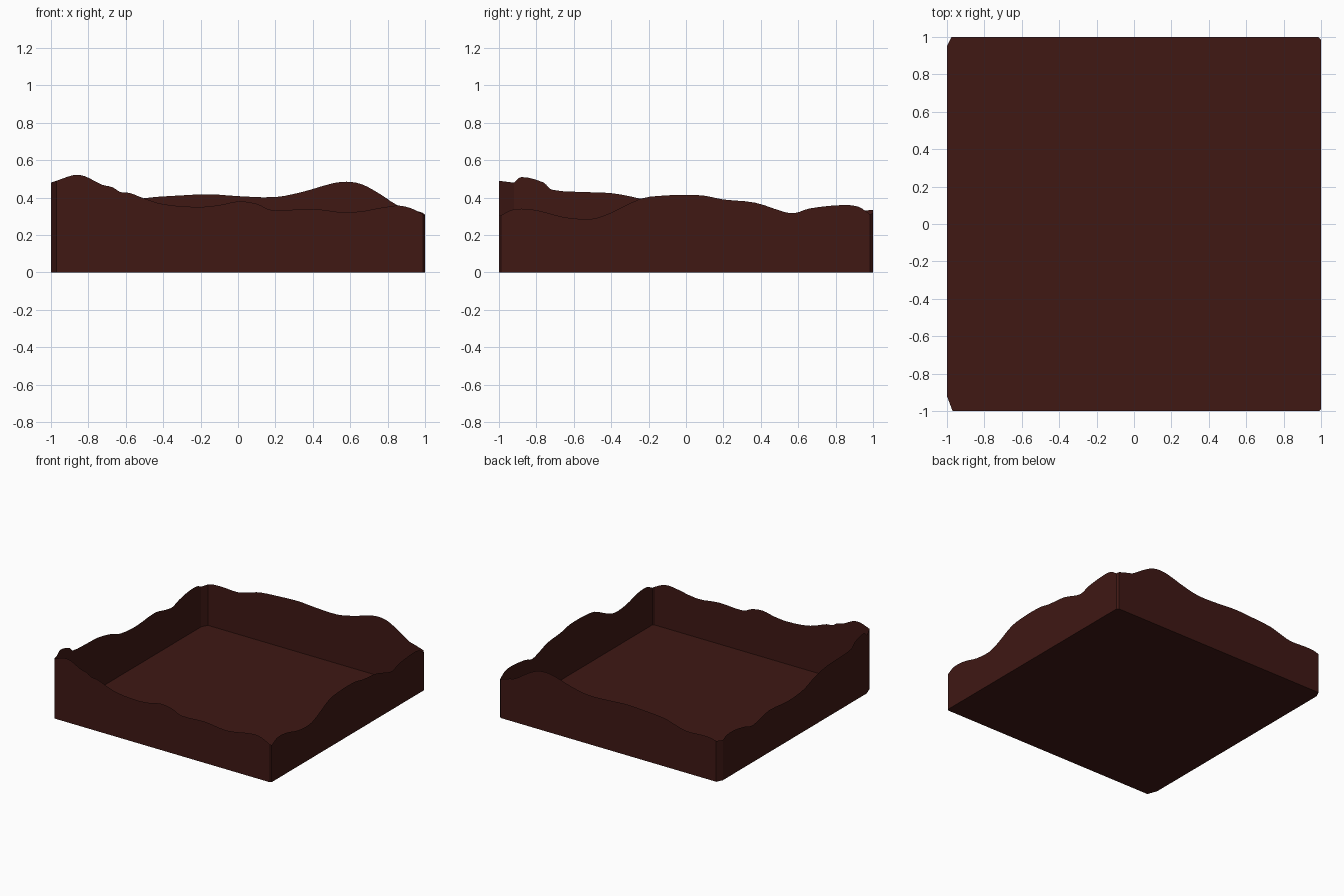
import bpy, bmesh

if "Cube" in bpy.data.objects:
    bpy.data.objects.remove(bpy.data.objects["Cube"])

mat = bpy.data.materials.new("dark_red_brown")
mat.diffuse_color = (0.05, 0.0091, 0.007, 1)
mat.use_nodes = True
mat.node_tree.nodes["Principled BSDF"].inputs["Base Color"].default_value = mat.diffuse_color

# Rim profiles: (position along wall, height)
FRONT = [(-.97, .49), (-.88, .52), (-.82, .515), (-.73, .47), (-.67, .455), (-.63, .43), (-.58, .425),
         (-.5, .395), (-.4, .365), (-.22, .35), (-.1, .36), (0, .38), (.1, .367), (.18, .333), (.4, .34),
         (.6, .32), (.84, .357), (.92, .345), (.99, .31)]
RIGHT = [(-.99, .305), (-.92, .338), (-.8, .333), (-.65, .295), (-.5, .287), (-.4, .32), (-.24, .395),
         (-.1, .412), (0, .415), (.1, .41), (.2, .39), (.37, .373), (.52, .325), (.58, .317), (.66, .342),
         (.83, .36), (.92, .352), (.985, .31)]
BACK = [(-.975, .335), (-.92, .348), (-.84, .35), (-.7, .345), (-.6, .37), (-.5, .397), (-.3, .412),
        (-.15, .418), (0, .408), (.2, .403), (.35, .432), (.5, .475), (.58, .485), (.66, .472),
        (.75, .425), (.85, .36), (.9, .345), (.985, .32)]
LEFT = [(-.92, .48), (-.88, .51), (-.76, .48), (-.72, .443), (-.55, .43), (-.4, .424), (-.24, .393),
        (-.1, .345), (.1, .328), (.35, .345), (.5, .313), (.58, .305), (.66, .33), (.8, .355),
        (.9, .352), (.95, .33)]


def smooth(pts, n=3):
    """Catmull-Rom resampling of a rim profile, damped to stay gentle."""
    out = []
    for i in range(len(pts) - 1):
        a, b = pts[i], pts[i + 1]
        p, q = pts[max(i - 1, 0)], pts[min(i + 2, len(pts) - 1)]
        w = b[0] - a[0]
        ma = (b[1] - p[1]) / (b[0] - p[0]) * w
        mb = (q[1] - a[1]) / (q[0] - a[0]) * w
        for k in range(n):
            t = k / n
            h = ((2*t**3 - 3*t**2 + 1) * a[1] + (t**3 - 2*t**2 + t) * ma
                 + (3*t**2 - 2*t**3) * b[1] + (t**3 - t**2) * mb)
            out.append((a[0] + w * t, h))
    return out + [pts[-1]]


# Walk the rim counter-clockwise; small corner chamfers close the gaps
rim = [(x, -1, z) for x, z in smooth(FRONT)]
rim += [(1, y, z) for y, z in smooth(RIGHT)]
rim += [(x, 1, z) for x, z in reversed(smooth(BACK))]
rim += [(-1, y, z) for y, z in reversed(smooth(LEFT))]


def make_object(name, build):
    bm = bmesh.new()
    build(bm)
    me = bpy.data.meshes.new(name)
    bm.to_mesh(me)
    bm.free()
    me.materials.append(mat)
    bpy.context.collection.objects.link(bpy.data.objects.new(name, me))


# Thin side walls with the wavy rim
def walls(bm):
    low = [bm.verts.new((x, y, 0)) for x, y, z in rim]
    top = [bm.verts.new(p) for p in rim]
    for i in range(len(rim)):
        j = (i + 1) % len(rim)
        bm.faces.new((low[i], low[j], top[j], top[i]))


# Flat floor
def floor(bm):
    bm.faces.new([bm.verts.new((x, y, 0)) for x, y, z in rim])


make_object("wavy_side_walls", walls)
make_object("floor", floor)
